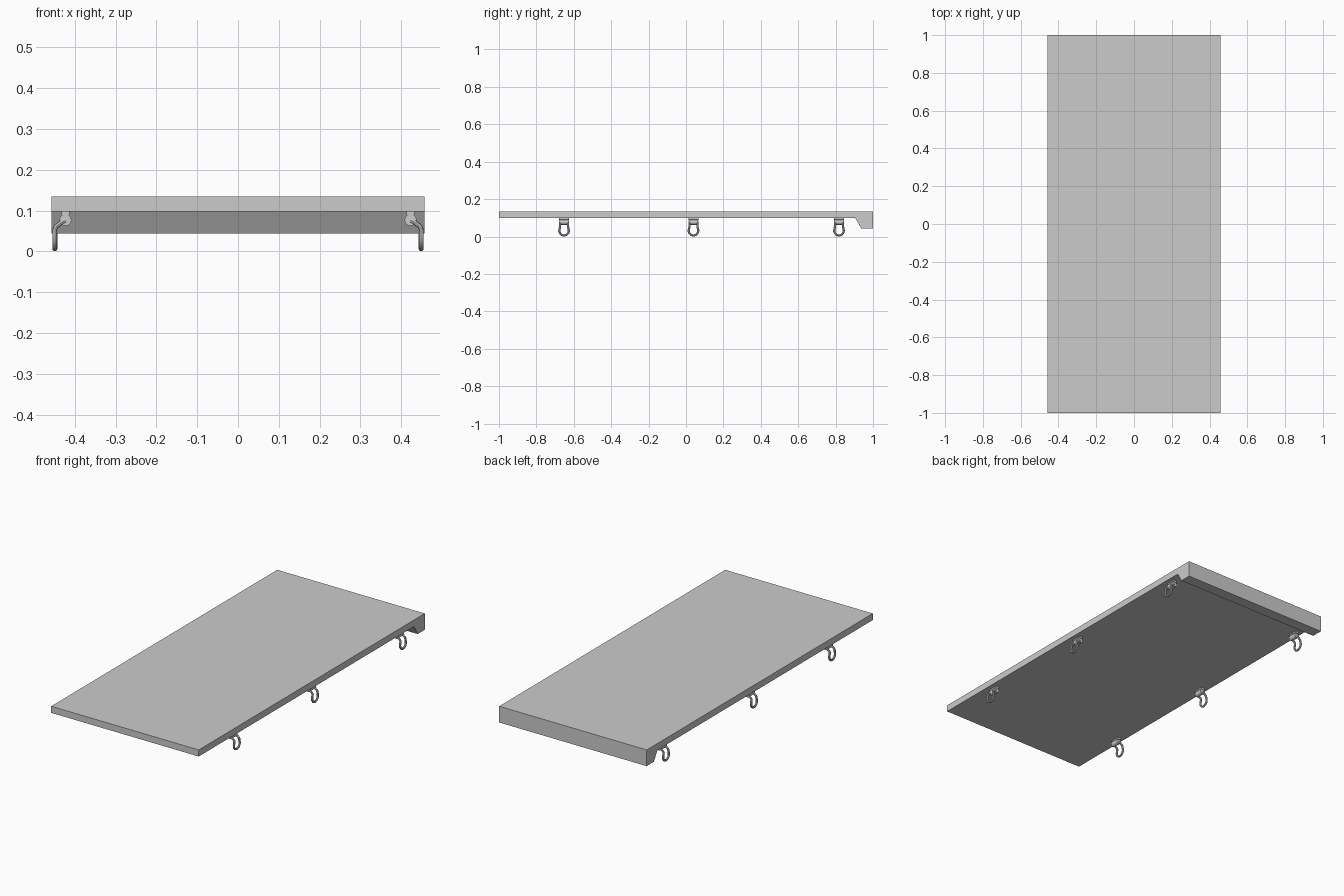
import bpy, bmesh, math
from mathutils import Matrix, Vector

if "Cube" in bpy.data.objects:
    bpy.data.objects.remove(bpy.data.objects["Cube"])


def finish(name, bm, smooth=False):
    bmesh.ops.recalc_face_normals(bm, faces=bm.faces)
    me = bpy.data.meshes.new(name)
    bm.to_mesh(me)
    bm.free()
    ob = bpy.data.objects.new(name, me)
    bpy.context.collection.objects.link(ob)
    if smooth:
        bpy.ops.object.select_all(action='DESELECT')
        ob.select_set(True)
        bpy.context.view_layer.objects.active = ob
        bpy.ops.object.shade_smooth_by_angle(angle=math.radians(35))
    return ob


def extrude_profile(name, pts, vec):
    bm = bmesh.new()
    f = bm.faces.new([bm.verts.new(p) for p in pts])
    ext = bmesh.ops.extrude_face_region(bm, geom=[f])
    bmesh.ops.translate(bm, vec=vec, verts=[v for v in ext['geom'] if isinstance(v, bmesh.types.BMVert)])
    return finish(name, bm)


def barrel(name, x, y, z, r, length):
    bm = bmesh.new()
    m = Matrix.Translation((x, y, z)) @ Matrix.Rotation(math.pi / 2, 4, 'X')
    bmesh.ops.create_cone(bm, cap_ends=True, segments=24, radius1=r, radius2=r, depth=length, matrix=m)
    return finish(name, bm, True)


def wire(name, pts, r):
    cu = bpy.data.curves.new(name, 'CURVE')
    cu.dimensions = '3D'
    cu.bevel_depth, cu.bevel_resolution, cu.use_fill_caps = r, 2, True
    sp = cu.splines.new('POLY')
    sp.points.add(len(pts) - 1)
    for p, c in zip(sp.points, pts):
        p.co = (*c, 1)
    tmp = bpy.data.objects.new(name + "_path", cu)
    bpy.context.collection.objects.link(tmp)
    bpy.context.view_layer.update()
    me = bpy.data.meshes.new_from_object(tmp.evaluated_get(bpy.context.evaluated_depsgraph_get()))
    bm = bmesh.new()
    bm.from_mesh(me)
    bpy.data.objects.remove(tmp)
    bpy.data.meshes.remove(me)
    return finish(name, bm, True)


W, TOP, BOT, LIP = 0.457, 0.135, 0.098, 0.044

# Flat panel with a sloped lip along the back edge
extrude_profile("panel", [(-W, y, z) for y, z in
                [(-1, BOT), (-1, TOP), (1, TOP), (1, LIP), (0.937, LIP), (0.905, BOT)]],
                (2 * W, 0, 0))


def tie_ring(side, y0, tag):
    x_in, x_out = side * 0.423, side * 0.449
    # Saddle under the panel
    extrude_profile("ring_mount_" + tag, [(x_in + dx, y0 - 0.027, z) for dx, z in
                    [(-0.01, BOT + 0.001), (0.01, BOT + 0.001), (0.01, 0.091), (0.006, 0.087),
                     (-0.006, 0.087), (-0.01, 0.091)]], (0, 0.054, 0))
    # Pivot barrel
    barrel("ring_pivot_" + tag, x_in, y0, 0.077, 0.0145, 0.048)
    # Bent wire ring: arms slope outward, then hang as a loop
    r, zc = 0.0255, 0.0315
    arm = [(x_in, -0.021, 0.076), (side * 0.431, -0.021, 0.072),
           (side * 0.445, -0.021, 0.062), (x_out, -0.021, 0.055)]
    loop = []
    for i in range(17):
        a = math.radians(160 + 220 * i / 16)
        loop.append((x_out, r * math.cos(a), zc + r * math.sin(a)))
    path = arm + loop + [(x, -y, z) for x, y, z in reversed(arm)]
    wire("tie_ring_" + tag, [(x, y + y0, z) for x, y, z in path], 0.006)


# Three rings along each long side
for side, label in ((-1, "left"), (1, "right")):
    for y0, place in ((-0.652, "front"), (0.04, "middle"), (0.818, "back")):
        tie_ring(side, y0, label + "_" + place)
